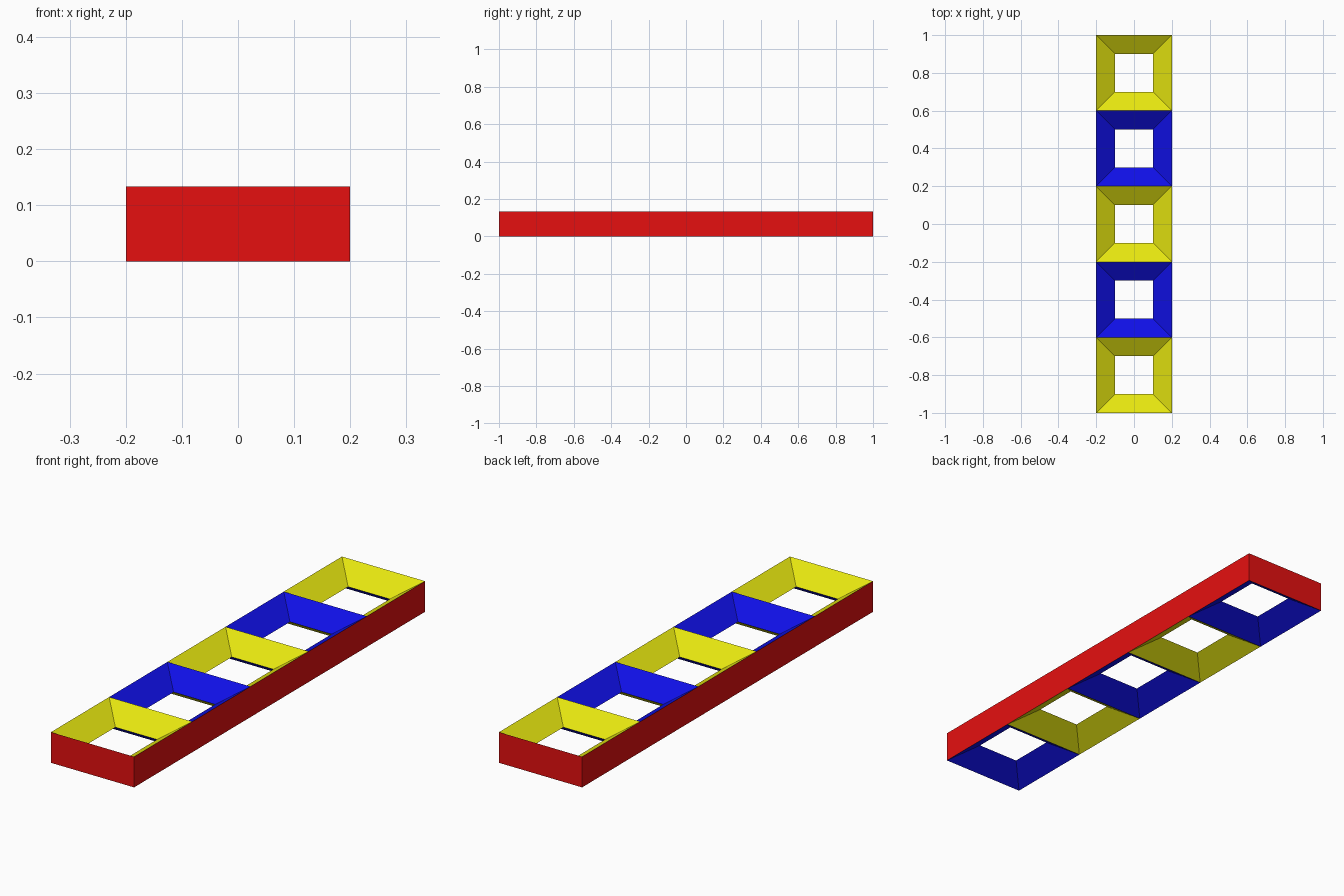
import bpy

if "Cube" in bpy.data.objects:
    bpy.data.objects.remove(bpy.data.objects["Cube"])

HALF, HOLE, CELL, COUNT = 0.2, 0.1, 0.4, 5   # cell half width, hole half width, pitch, number
H = 0.1333                                   # full height


def material(name, rgb):
    m = bpy.data.materials.new(name)
    m.diffuse_color = (*rgb, 1)
    m.use_nodes = True
    m.node_tree.nodes["Principled BSDF"].inputs["Base Color"].default_value = m.diffuse_color
    return m


red = material("red", (0.79, 0.005, 0.005))
yellow = material("yellow", (0.79, 0.79, 0.005))
blue = material("blue", (0.005, 0.005, 0.79))


def band(name, lower, upper, cy, mat, inward):
    """Four-sided open band between two rectangles given as (half x, half y, z)."""
    verts = [(sx * hx, cy + sy * hy, z) for hx, hy, z in (lower, upper)
             for sx, sy in ((-1, -1), (1, -1), (1, 1), (-1, 1))]
    faces = [(i, (i + 1) % 4, 4 + (i + 1) % 4, 4 + i) for i in range(4)]
    if inward:
        faces = [f[::-1] for f in faces]
    mesh = bpy.data.meshes.new(name)
    mesh.from_pydata(verts, [], faces)
    mesh.materials.append(mat)
    bpy.context.collection.objects.link(bpy.data.objects.new(name, mesh))


# Red outer wall
length = CELL * COUNT / 2
band("outer_wall", (HALF, length, 0), (HALF, length, H), 0, red, False)

# Row of hourglass openings, colours alternating along the row and flipped underneath
for i in range(COUNT):
    cy = (i - (COUNT - 1) / 2) * CELL
    top, bottom = (yellow, blue) if i % 2 == 0 else (blue, yellow)
    neck = (HOLE, HOLE, H / 2)
    band(f"upper_funnel_{i + 1}", neck, (HALF, HALF, H), cy, top, True)
    band(f"lower_funnel_{i + 1}", (HALF, HALF, 0), neck, cy, bottom, True)
